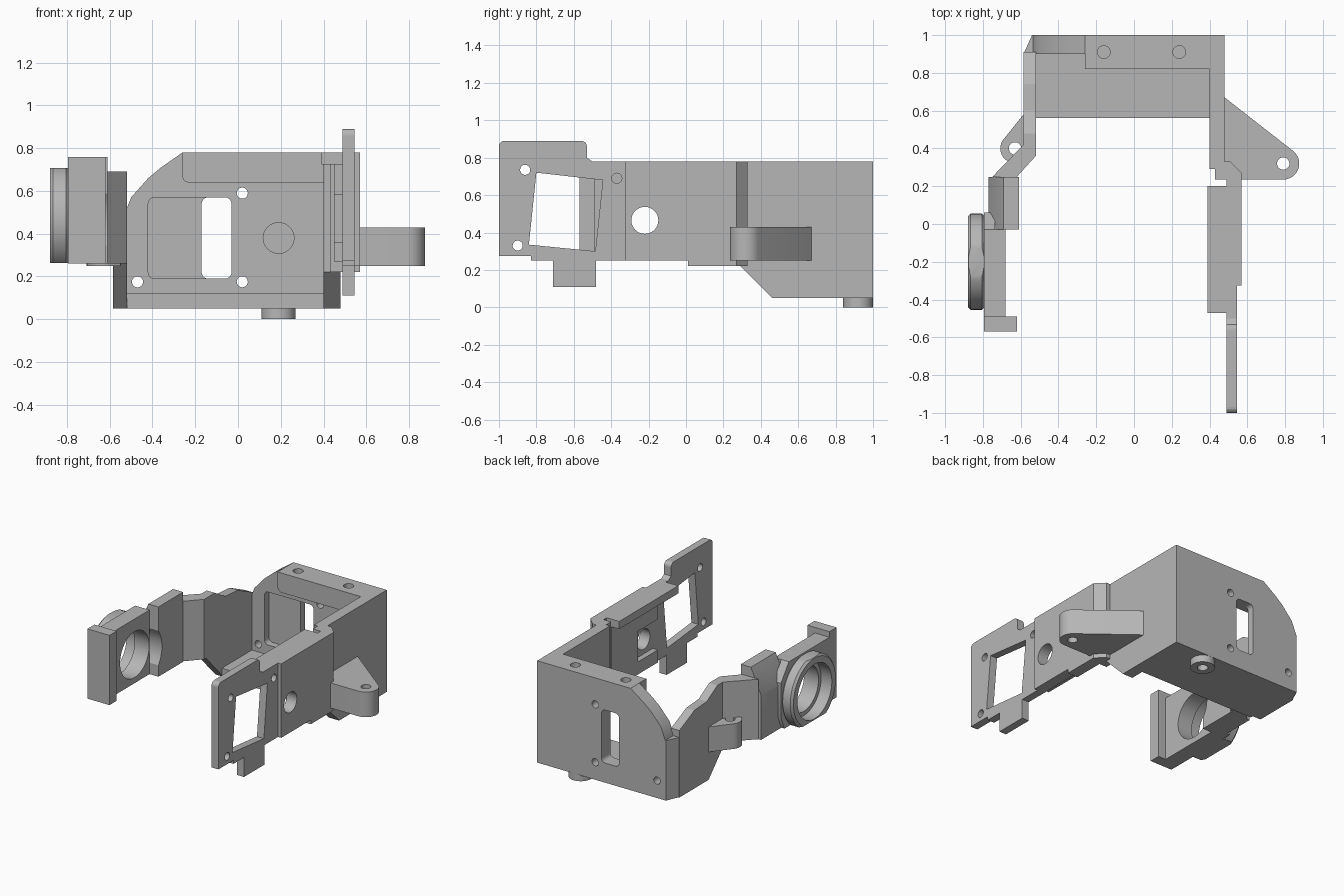
import bpy, bmesh, math
from mathutils import Vector

cube = bpy.data.objects.get("Cube")
if cube:
    bpy.data.objects.remove(cube, do_unlink=True)

GREY = (0.47, 0.47, 0.47, 1)
grey = bpy.data.materials.new("plain grey")
grey.use_nodes = True
grey.diffuse_color = GREY
grey.node_tree.nodes["Principled BSDF"].inputs["Base Color"].default_value = GREY


def prism(name, axis, pts, lo, hi):
    """Extrude a 2D outline along an axis: x takes (y,z), y takes (x,z), z takes (x,y)."""
    place = {"x": lambda a, b, c: (c, a, b), "y": lambda a, b, c: (a, c, b),
             "z": lambda a, b, c: (a, b, c)}[axis]
    bm = bmesh.new()
    face = bm.faces.new([bm.verts.new(place(a, b, lo)) for a, b in pts])
    new = bmesh.ops.extrude_face_region(bm, geom=[face])["geom"]
    bmesh.ops.translate(bm, vec=Vector(place(0, 0, hi - lo)),
                        verts=[v for v in new if isinstance(v, bmesh.types.BMVert)])
    bmesh.ops.recalc_face_normals(bm, faces=bm.faces)
    mesh = bpy.data.meshes.new(name)
    bm.to_mesh(mesh)
    bm.free()
    mesh.materials.append(grey)
    ob = bpy.data.objects.new(name, mesh)
    bpy.context.collection.objects.link(ob)
    return ob


def rect(a0, a1, b0, b1):
    return [(a0, b0), (a1, b0), (a1, b1), (a0, b1)]


def arc(a, b, r, start=0, end=360, n=32):
    full = end - start == 360
    angles = [math.radians(start + (end - start) * i / (n if full else n - 1)) for i in range(n)]
    return [(a + r * math.cos(t), b + r * math.sin(t)) for t in angles]


def rounded(a0, a1, b0, b1, r):
    return (arc(a1 - r, b1 - r, r, 0, 90, 6) + arc(a0 + r, b1 - r, r, 90, 180, 6)
            + arc(a0 + r, b0 + r, r, 180, 270, 6) + arc(a1 - r, b0 + r, r, 270, 360, 6))


def cut(ob, *cutters):
    """Subtract prisms given as (axis, outline, lo, hi)."""
    for args in cutters:
        tool = prism("cutter", *args)
        tool.hide_render = True
        mod = ob.modifiers.new("cut", "BOOLEAN")
        mod.operation, mod.solver, mod.object = "DIFFERENCE", "EXACT", tool
        bpy.context.view_layer.objects.active = ob
        bpy.ops.object.modifier_apply(modifier=mod.name)
        bpy.data.objects.remove(tool, do_unlink=True)
    return ob


# Back wall with clipped corner, pocket, slot and screw holes
back = prism("back_wall", "y", [(-.54, .05), (.48, .05), (.48, .78), (-.26, .78), (-.36, .71),
                                (-.42, .66), (-.5, .57), (-.54, .47)], .9, 1)
cut(back, ("y", rounded(-.42, -.03, .19, .57, .03), .8, .95),
    ("y", rounded(-.17, -.03, .19, .57, .03), .8, 1.1),
    ("y", arc(.19, .38, .072), .8, .92),
    *[("y", arc(x, z, .026, n=20), .8, 1.1) for x, z in ((.02, .59), (.02, .175), (-.47, .175))])

# Thick top rail with two blind screw holes
rail = prism("top_rail", "y", [(.4, .78), (-.26, .78)] + arc(-.23, .67, .03, 180, 270, 6)
             + [(.4, .64)], .82, .9)
for part in (rail, back):
    cut(part, *[("z", arc(x, .91, .034, n=20), .66, .9) for x in (-.16, .24)])

# Floor and the hollow foot beneath it
floor = prism("floor", "z", [(-.52, .56), (.4, .56), (.4, .9), (-.52, .9)], .05, .12)
foot = prism("foot", "z", arc(.19, .92, .08), 0, .05)
for part in (foot, floor, back):
    cut(part, ("z", arc(.19, .92, .035, n=20), -.1, .11))

# Left side wall and the bend to the outer plate
prism("left_wall", "x", [(.29, .22), (.46, .05), (1, .05), (1, .78), (.29, .78)], .4, .48)
prism("left_bend", "z", [(.43, .29), (.43, .235), (.49, .235), (.49, .2), (.57, .2), (.57, .27),
                         (.51, .33), (.46, .33)], .22, .78)

# Left plate with hole, and its thinner front panel
left_plate = prism("left_plate", "x", [(-.325, .25), (.01, .25), (.01, .22), (.2, .22),
                                       (.2, .78), (-.325, .78)], .49, .57)
cut(left_plate, ("x", arc(-.22, .465, .072), .3, .7))
lining = prism("left_plate_lining", "x", rect(-.325, .2, .27, .73), .45, .49)
cut(lining, ("x", rect(-.34, -.1, .36, .58), .3, .6))
prism("left_top_flange", "x", rect(-.47, .2, .725, .78), .39, .49)
panel = prism("left_front_panel", "x",
              [(-.325, .78), (-.5, .78)] + [(-.53, .8)] + arc(-.56, .86, .03, 0, 90, 6)
              + arc(-.97, .86, .03, 90, 180, 6)
              + [(-1, .275), (-.83, .275), (-.83, .25), (-.71, .25), (-.71, .11), (-.48, .11),
                 (-.48, .25), (-.325, .25)], .49, .545)
cut(panel, ("x", [(-.84, .335), (-.485, .3), (-.445, .68), (-.8, .72)], .4, .7),
    *[("x", arc(y, z, .027, n=20), .4, .7) for y, z in ((-.86, .735), (-.9, .33), (-.37, .69))])

# Mounting ears, one on each side
left_ear = prism("left_ear", "z", [(.45, .235)] + arc(.79, .32, .085, -90, 50, 14)
                 + [(.48, .67), (.45, .67)], .25, .43)
cut(left_ear, ("z", arc(.79, .32, .033, n=20), .1, .6))
right_ear = prism("right_ear", "z", [(-.55, .58), (-.585, .58)]
                  + arc(-.63, .4, .078, 135, 290, 14) + [(-.55, .36)], .25, .43)
cut(right_ear, ("z", arc(-.63, .4, .033, n=20), .1, .6))

# Right side wall with dipping top edge, and chamfered corner
prism("right_wall", "x", [(.38, .26), (.58, .05), (.91, .05), (.91, .53), (.74, .61), (.6, .62),
                          (.48, .69), (.38, .69)], -.585, -.52)
prism("right_corner", "z", [(-.54, 1), (-.585, .9), (-.52, .9), (-.52, 1)], .05, .48)

# Right bend stepping outward to the arm
prism("right_bend", "z", [(-.52, .4), (-.52, .36), (-.62, .25), (-.75, .25), (-.585, .42)],
      .26, .69)
block = prism("right_arm_block", "y", [(-.61, .26), (-.61, .76), (-.69, .76), (-.77, .58),
                                       (-.77, .26)], -.03, .25)
cut(block, ("x", arc(-.2, .465, .21, n=40), -.9, -.5))

# Right arm plate, end flange and raised ring
arm = prism("right_arm_plate", "x", [(-.5, .26), (.02, .26), (.06, .35), (.06, .6), (-.03, .72),
                                     (-.57, .72), (-.57, .36)], -.795, -.68)
cut(arm, ("x", rect(-.03, .1, .2, .8), -.735, -.6), ("x", arc(-.2, .465, .165, n=40), -.9, -.6))
flange = prism("right_end_flange", "x", rect(-.57, -.49, .26, .76), -.795, -.62)
cut(flange, *[("y", arc(-.72, z, .033, n=20), -.7, -.5) for z in (.68, .51)])
ring = prism("right_ring", "x", arc(-.2, .465, .255, n=48), -.88, -.79)
bevel = ring.modifiers.new("rim", "BEVEL")
bevel.width, bevel.segments, bevel.limit_method = .015, 1, "ANGLE"
bpy.context.view_layer.objects.active = ring
bpy.ops.object.modifier_apply(modifier="rim")
cut(ring, ("x", arc(-.2, .465, .195, n=48), -1, -.7),
    ("x", rect(-.6, .2, .1, .262), -1, -.7), ("x", rect(-.6, .2, .708, .9), -1, -.7))

# Smooth the round surfaces, keep hard edges
bpy.ops.object.select_all(action="DESELECT")
for ob in (ring, arm, foot, left_ear, right_ear, block, left_plate, back):
    ob.select_set(True)
bpy.context.view_layer.objects.active = ring
bpy.ops.object.shade_smooth_by_angle(angle=math.radians(25))
